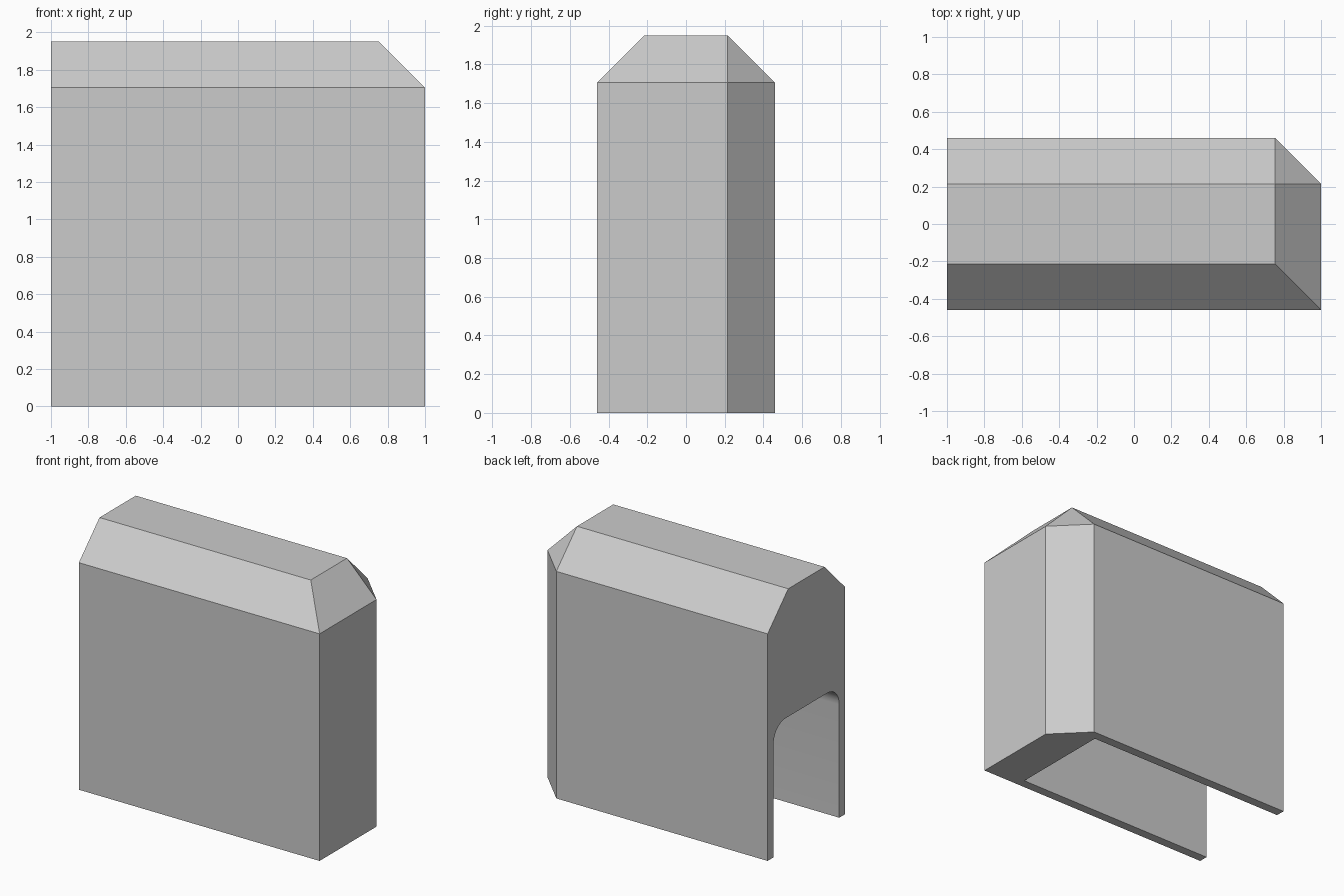
import bpy
import bmesh
from math import pi, radians, sin, cos

cube = bpy.data.objects.get("Cube")
if cube:
    bpy.data.objects.remove(cube, do_unlink=True)

HALF_LENGTH, HALF_WIDTH, HEIGHT = 1.0, 0.46, 1.95
CHAMFER = 0.245
WALL, SLOT_END, SLOT_TOP, FILLET = 0.07, 0.69, 0.99, 0.14


def make_object(name, bm):
    bmesh.ops.recalc_face_normals(bm, faces=bm.faces)
    mesh = bpy.data.meshes.new(name)
    bm.to_mesh(mesh)
    bm.free()
    obj = bpy.data.objects.new(name, mesh)
    bpy.context.collection.objects.link(obj)
    return obj


# Single grey material
grey = bpy.data.materials.new("plain_grey")
grey.use_nodes = True
colour = (0.6, 0.6, 0.6, 1.0)
grey.diffuse_color = colour
grey.node_tree.nodes["Principled BSDF"].inputs["Base Color"].default_value = colour

# Block, with chamfers sliced off by planes
bm = bmesh.new()
bmesh.ops.create_cube(bm, size=1)
for v in bm.verts:
    v.co.x *= 2 * HALF_LENGTH
    v.co.y *= 2 * HALF_WIDTH
    v.co.z = (v.co.z + 0.5) * HEIGHT
planes = [
    ((0, HALF_WIDTH, HEIGHT - CHAMFER), (0, 1, 1)),
    ((0, -HALF_WIDTH, HEIGHT - CHAMFER), (0, -1, 1)),
    ((HALF_LENGTH, 0, HEIGHT - CHAMFER), (1, 0, 1)),
    ((HALF_LENGTH, HALF_WIDTH - CHAMFER, 0), (1, 1, 0)),
    ((HALF_LENGTH, HALF_WIDTH - CHAMFER, HEIGHT - CHAMFER), (1, 1, 1)),
]
for point, normal in planes:
    bmesh.ops.bisect_plane(bm, geom=bm.verts[:] + bm.edges[:] + bm.faces[:],
                           plane_co=point, plane_no=normal, clear_outer=True)
    bmesh.ops.holes_fill(bm, edges=[e for e in bm.edges if e.is_boundary])
    bmesh.ops.remove_doubles(bm, verts=bm.verts, dist=0.0005)
body = make_object("housing_body", bm)
body.data.materials.append(grey)

# Slot cutter: rounded-top profile extruded along the length
half = HALF_WIDTH - WALL
steps = 8
arc = [(half - FILLET + FILLET * cos(i * pi / 2 / steps),
        SLOT_TOP - FILLET + FILLET * sin(i * pi / 2 / steps))
       for i in range(steps + 1)]
right_side = [(half, -0.2)] + arc
profile = right_side + [(-y, z) for y, z in reversed(right_side)]
bm = bmesh.new()
face = bm.faces.new([bm.verts.new((-HALF_LENGTH - 0.2, y, z)) for y, z in profile])
swept = bmesh.ops.extrude_face_region(bm, geom=[face])["geom"]
bmesh.ops.translate(bm, vec=(HALF_LENGTH + 0.2 + SLOT_END, 0, 0),
                    verts=[g for g in swept if isinstance(g, bmesh.types.BMVert)])
cutter = make_object("slot_cutter", bm)
cutter.data.materials.append(grey)
cutter.hide_render = True

# Cut the slot, then drop the cutter
cut = body.modifiers.new("slot", "BOOLEAN")
cut.operation = "DIFFERENCE"
cut.solver = "EXACT"
cut.object = cutter
bpy.context.view_layer.objects.active = body
body.select_set(True)
bpy.ops.object.modifier_apply(modifier=cut.name)
bpy.data.objects.remove(cutter, do_unlink=True)
bpy.ops.object.shade_smooth_by_angle(angle=radians(20))
